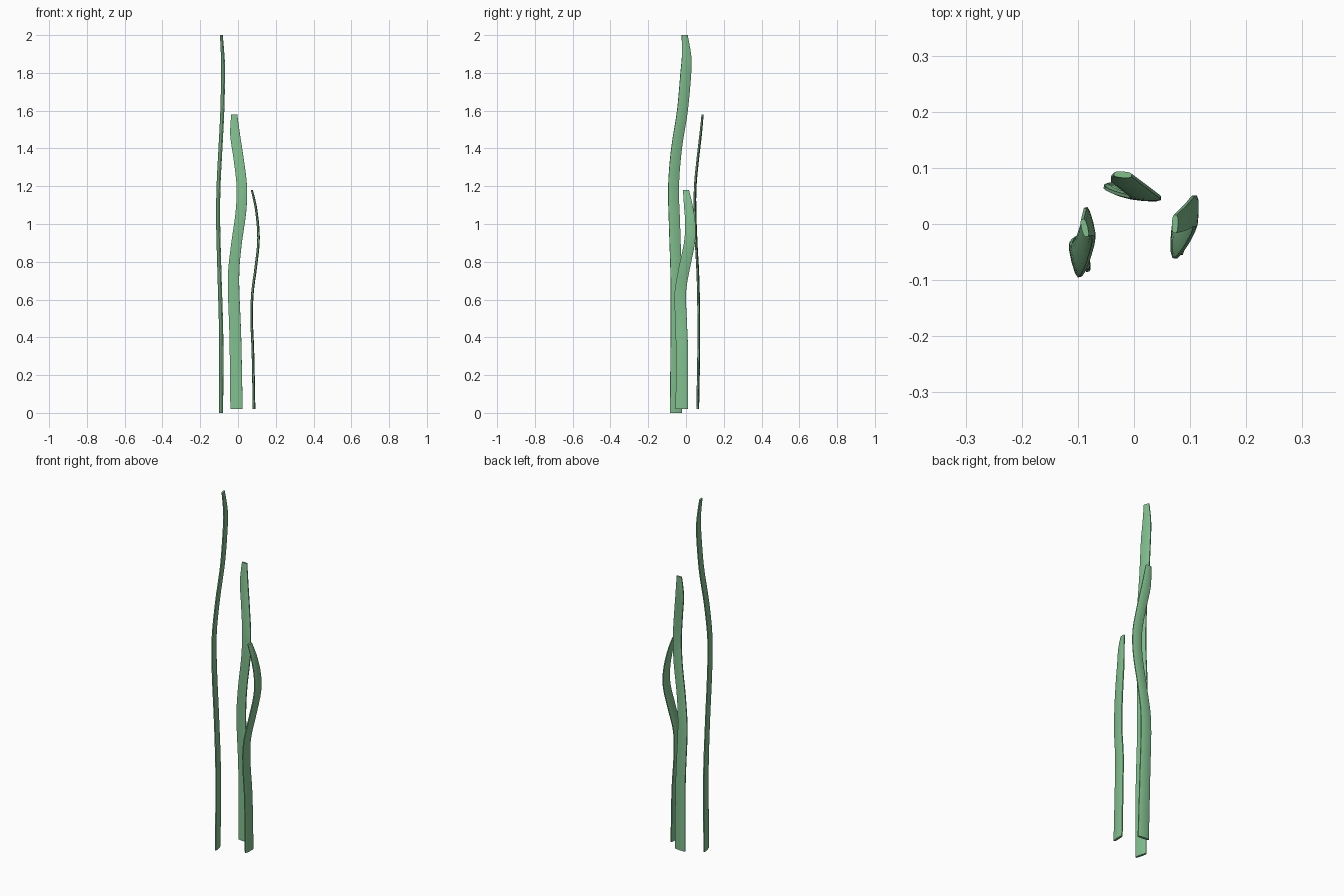
import bpy, bmesh, math

if "Cube" in bpy.data.objects:
    bpy.data.objects.remove(bpy.data.objects["Cube"])

green = bpy.data.materials.new("leaf_green")
green.diffuse_color = (0.22, 0.52, 0.27, 1)
green.use_nodes = True
green.node_tree.nodes["Principled BSDF"].inputs["Base Color"].default_value = green.diffuse_color

# half cross-section of a flat strap leaf: (fraction of width, fraction of thickness)
SECTION = [(0.5, 0.22), (0.36, 0.42), (0, 0.5), (-0.36, 0.42), (-0.5, 0.22)]
SECTION += [(-u, -v) for u, v in SECTION]


def spline(pts, steps=4):
    """Smooth path through points (Catmull-Rom)."""
    p = [pts[0]] + pts + [pts[-1]]
    out = []
    for i in range(1, len(p) - 2):
        for s in range(steps):
            t = s / steps
            out.append([0.5 * (2 * b + (c - a) * t + (2 * a - 5 * b + 4 * c - d) * t * t
                               + (3 * b - a - 3 * c + d) * t ** 3)
                        for a, b, c, d in zip(*p[i - 1:i + 3])])
    return out + [list(pts[-1])]


def blade(name, pts, angle):
    """Wavy strap leaf; pts are (x, y, z, width), angle turns the wide side from x."""
    ca, sa = math.cos(math.radians(angle)), math.sin(math.radians(angle))
    bm = bmesh.new()
    rings = []
    for x, y, z, w in spline(pts):
        th = 0.009 + 0.005 * min(1, w / 0.065)
        rings.append([bm.verts.new((x + u * w * ca - v * th * sa,
                                    y + u * w * sa + v * th * ca, z)) for u, v in SECTION])
    n = len(SECTION)
    for a, b in zip(rings, rings[1:]):
        for i in range(n):
            j = (i + 1) % n
            bm.faces.new((a[i], a[j], b[j], b[i]))
    bm.faces.new(rings[0][::-1])
    bm.faces.new(rings[-1])
    bmesh.ops.recalc_face_normals(bm, faces=bm.faces)
    me = bpy.data.meshes.new(name)
    bm.to_mesh(me)
    bm.free()
    me.materials.append(green)
    ob = bpy.data.objects.new(name, me)
    bpy.context.collection.objects.link(ob)
    bpy.context.view_layer.objects.active = ob
    ob.select_set(True)
    bpy.ops.object.shade_smooth_by_angle(angle=math.radians(50))
    ob.select_set(False)


# tall leaf on the left
blade("tall_leaf", [
    (-0.090, -0.053, 0.0, 0.066), (-0.089, -0.050, 0.4, 0.064), (-0.097, -0.052, 0.7, 0.060),
    (-0.105, -0.061, 1.0, 0.060), (-0.103, -0.066, 1.2, 0.058), (-0.093, -0.050, 1.4, 0.058),
    (-0.083, -0.019, 1.6, 0.058), (-0.079, -0.001, 1.8, 0.058), (-0.081, 0.003, 1.89, 0.050),
    (-0.088, -0.007, 2.0, 0.032)], 104)

# middle leaf at the back
blade("middle_leaf", [
    (-0.008, 0.062, 0.02, 0.065), (-0.014, 0.068, 0.4, 0.062), (-0.024, 0.064, 0.7, 0.060),
    (-0.010, 0.055, 0.88, 0.056), (0.015, 0.048, 1.06, 0.056), (0.020, 0.049, 1.2, 0.055),
    (0.004, 0.062, 1.34, 0.054), (-0.015, 0.077, 1.47, 0.052), (-0.020, 0.088, 1.58, 0.032)], -4)

# short leaf on the right
blade("short_leaf", [
    (0.085, -0.022, 0.02, 0.066), (0.079, -0.021, 0.32, 0.064), (0.072, -0.027, 0.5, 0.062),
    (0.077, -0.030, 0.64, 0.060), (0.094, -0.008, 0.77, 0.060), (0.108, 0.018, 0.90, 0.058),
    (0.105, 0.023, 1.0, 0.054), (0.092, 0.012, 1.1, 0.046), (0.073, 0.0, 1.18, 0.032)], 88)
